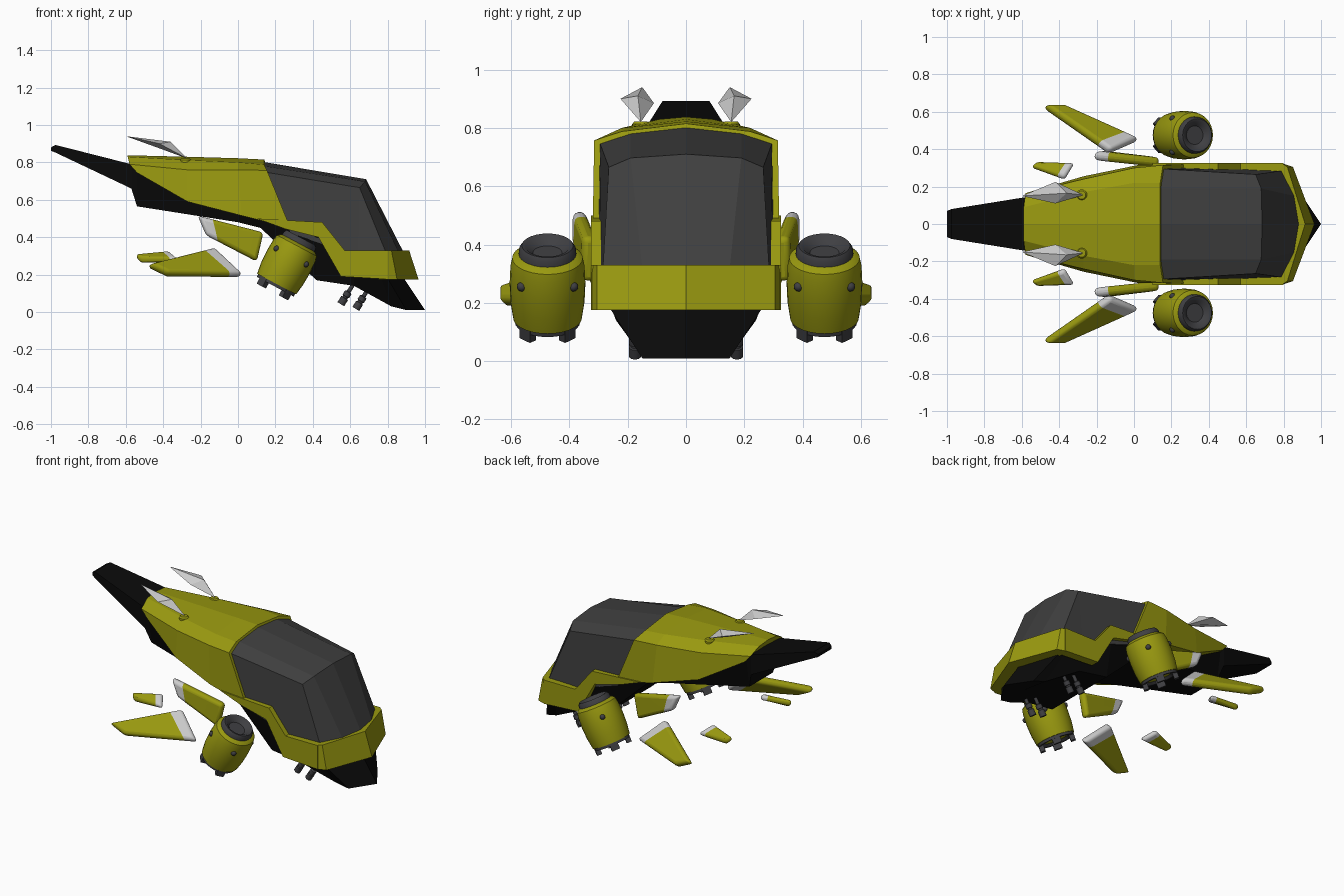
import bpy, bmesh, math
from mathutils import Vector

if "Cube" in bpy.data.objects:
    bpy.data.objects.remove(bpy.data.objects["Cube"])


def material(name, rgb):
    m = bpy.data.materials.new(name)
    m.diffuse_color = (*rgb, 1)
    m.use_nodes = True
    m.node_tree.nodes["Principled BSDF"].inputs["Base Color"].default_value = m.diffuse_color
    return m


YELLOW = material("yellow_paint", (0.32, 0.32, 0.005))
BLACK = material("black_hull", (0.003, 0.003, 0.003))
GLASS = material("dark_glass", (0.05, 0.05, 0.05))
METAL = material("dark_metal", (0.05, 0.05, 0.055))
LIGHT = material("light_grey", (0.65, 0.65, 0.65))


def loft(name, rings, mats, smooth=False, bevel=0):
    """Skin closed rings, cap both ends, mirror across y; one material per span."""
    bm = bmesh.new()
    vs = [[bm.verts.new(p) for p in r] for r in rings]
    n = len(rings[0])
    for k, (a, b) in enumerate(zip(vs, vs[1:])):
        for i in range(n):
            j = (i + 1) % n
            f = bm.faces.new((a[i], a[j], b[j], b[i]))
            f.material_index = min(k, len(mats) - 1)
    bm.faces.new(vs[0])
    bm.faces.new(vs[-1]).material_index = len(mats) - 1
    bmesh.ops.recalc_face_normals(bm, faces=bm.faces)
    inner = [f for f in bm.faces if all(abs(v.co.y) < 1e-5 for v in f.verts)]
    bmesh.ops.delete(bm, geom=inner, context='FACES')
    me = bpy.data.meshes.new(name)
    bm.to_mesh(me)
    bm.free()
    for m in mats:
        me.materials.append(m)
    ob = bpy.data.objects.new(name, me)
    bpy.context.collection.objects.link(ob)
    if smooth:
        bpy.ops.object.select_all(action='DESELECT')
        ob.select_set(True)
        bpy.context.view_layer.objects.active = ob
        bpy.ops.object.shade_smooth_by_angle(angle=math.radians(40))
    if bevel:
        b = ob.modifiers.new("rounding", 'BEVEL')
        b.width, b.segments, b.limit_method = bevel, 3, 'ANGLE'
    mir = ob.modifiers.new("mirror", 'MIRROR')
    mir.use_axis = (False, True, False)
    return ob


def lathe(name, profile, origin, axis, mat, seg=28):
    """Revolve (radius, distance) pairs around an axis."""
    w = Vector(axis).normalized()
    v = Vector((0, 1, 0))
    u = v.cross(w).normalized()
    v = w.cross(u)
    angles = [2 * math.pi * i / seg for i in range(seg)]
    rings = [[Vector(origin) + w * s + (u * math.cos(t) + v * math.sin(t)) * r for t in angles]
             for r, s in profile]
    return loft(name, rings, [mat], True)


def wing(name, a, b, c, d, frac, thick=0.05):
    """Rounded plate; grey at edge a-b, yellow out to edge d-c."""
    a, b, c, d = map(Vector, (a, b, c, d))
    n = (c - a).cross(d - b).normalized() * thick / 2
    edges = [(a, b), (a.lerp(d, frac), b.lerp(c, frac)), (d, c)]
    loft(name, [[p + n, q + n, q - n, p - n] for p, q in edges], [LIGHT, YELLOW], True, 0.02)


# Black hull with tail boom and pointed nose: x, top z, top half-width, bottom z, bottom half-width
hull = [(-1, .88, .07, .862, .07), (-.975, .893, .08, .852, .08), (-.57, .79, .145, .66, .145),
        (-.54, .78, .155, .565, .12), (0, .62, .29, .48, .21), (.12, .55, .295, .45, .23),
        (.42, .42, .30, .17, .25), (.62, .30, .30, .14, .24)]
rings = [[(x, 0, zt), (x, yt, zt), (x, yb, zb), (x, 0, zb)] for x, zt, yt, zb, yb in hull]
rings.append([(.84, 0, .22), (.76, .27, .20), (.82, .16, .03), (.85, 0, .03)])
rings.append([(.88, 0, .19), (.80, .26, .18), (.90, .15, .01), (1, 0, .01)])
loft("lower_hull", rings, [BLACK])

# Yellow rear hood
loft("rear_hood", [
    [(-.59, 0, .838), (-.59, .09, .83), (-.58, .165, .79), (-.54, .17, .745), (-.54, 0, .745)],
    [(-.27, 0, .83), (-.27, .17, .812), (-.27, .24, .76), (-.27, .255, .59), (-.27, 0, .59)],
    [(0, 0, .822), (0, .22, .80), (0, .30, .76), (.02, .315, .515), (.02, 0, .515)],
    [(.14, 0, .815), (.14, .22, .788), (.155, .315, .757), (.28, .32, .45), (.28, 0, .45)],
], [YELLOW])

# Dark cockpit glass
loft("canopy", [
    [(.13, 0, .803), (.13, .19, .782), (.15, .295, .747), (.28, .30, .42), (.28, 0, .42)],
    [(.685, 0, .71), (.68, .19, .697), (.65, .265, .665), (.64, .29, .30), (.64, 0, .30)],
    [(.885, 0, .32), (.86, .15, .32), (.79, .285, .32), (.78, .285, .30), (.78, 0, .30)],
], [GLASS])

# Yellow stepped side rails and wraparound bumper
rail = [(.10, .50), (.27, .49), (.45, .48), (.57, .33), (.80, .33), (.80, .175), (.55, .19),
        (.43, .40), (.25, .445)]
loft("side_rail", [[(x, y, z) for x, z in rail] for y in (.27, .325)], [YELLOW])
plan = [(.79, .325, .79, .75, .28), (.82, .305, .85, .78, .28), (.915, 0, .965, .87, 0)]
loft("nose_bumper", [[(xt, y, .33), (xb, y, .175), (xi, yi, .175), (xi, yi, .33)]
                     for xt, y, xb, xi, yi in plan], [YELLOW])

# Tilted engine pods
tilt = math.radians(28)
AX = Vector((math.sin(tilt), 0, math.cos(tilt)))
SIDE = Vector((math.cos(tilt), 0, -math.sin(tilt)))
Y = Vector((0, 1, 0))
BASE = Vector((.212, .475, .16))
lathe("engine_body", [(.09, -.012), (.118, -.012), (.127, .05), (.13, .12), (.127, .19), (.121, .22), (.10, .236)],
      BASE, AX, YELLOW)
lathe("engine_intake", [(.10, .225), (.097, .255), (.088, .268), (.075, .265), (.05, .24)], BASE, AX, METAL)
lathe("engine_nozzle", [(.112, .02), (.112, -.028), (.095, -.028), (.07, .0)], BASE, AX, METAL)
for i in range(4):
    t = math.radians(45 + 90 * i)
    out = SIDE * math.cos(t) + Y * math.sin(t)
    # small dark stud on the pod wall, and a prong below the nozzle
    lathe("engine_stud", [(.016, -.01), (.016, .004), (.011, .012), (.004, .015)],
          BASE + AX * .155 + out * .126, out, METAL, 12)
    across = out.cross(AX) * .025
    c = BASE + out * .095
    loft("engine_prong", [[c + AX * s + across + out * .015, c + AX * s - across + out * .015,
                           c + AX * s - across - out * .015, c + AX * s + across - out * .015]
                          for s in (0, -.06)], [METAL])

# Floating fins on each side
wing("side_fin", (-.215, .365, .515), (-.17, .37, .41), (.10, .335, .27), (.135, .33, .425), .22)
wing("main_wing", (-.13, .385, .335), (.02, .45, .195), (-.375, .628, .198), (-.48, .628, .247), .17)
wing("small_wing", (-.37, .24, .315), (-.32, .322, .275), (-.52, .328, .27), (-.548, .305, .302), .22, .035)

# Grey roof vanes: thin kites with a raised ridge, each on a bolt
stem, tip = Vector((-.27, .155, .82)), Vector((-.60, .15, .94))
kite = [Vector(p) for p in ((-.42, .11, .885), (-.36, .165, .91), (-.42, .225, .90), (-.42, .165, .875))]
loft("roof_vane", [[stem.lerp(p, .05) for p in kite], kite, [tip.lerp(p, .04) for p in kite]], [LIGHT])
lathe("vane_bolt", [(.03, -.03), (.03, .005), (.022, .014)], (-.28, .155, .808), (0, 0, 1), YELLOW, 16)

# Twin guns under the nose on each side
for x, z in ((.608, .135), (.688, .11)):
    lathe("gun_barrel", [(.011, -.02), (.011, .03), (.02, .035), (.02, .06), (.015, .062), (.015, .07),
                         (.021, .072), (.021, .11), (.012, .11)],
          (x, .175, z), (-.53, 0, -.85), METAL, 12)
